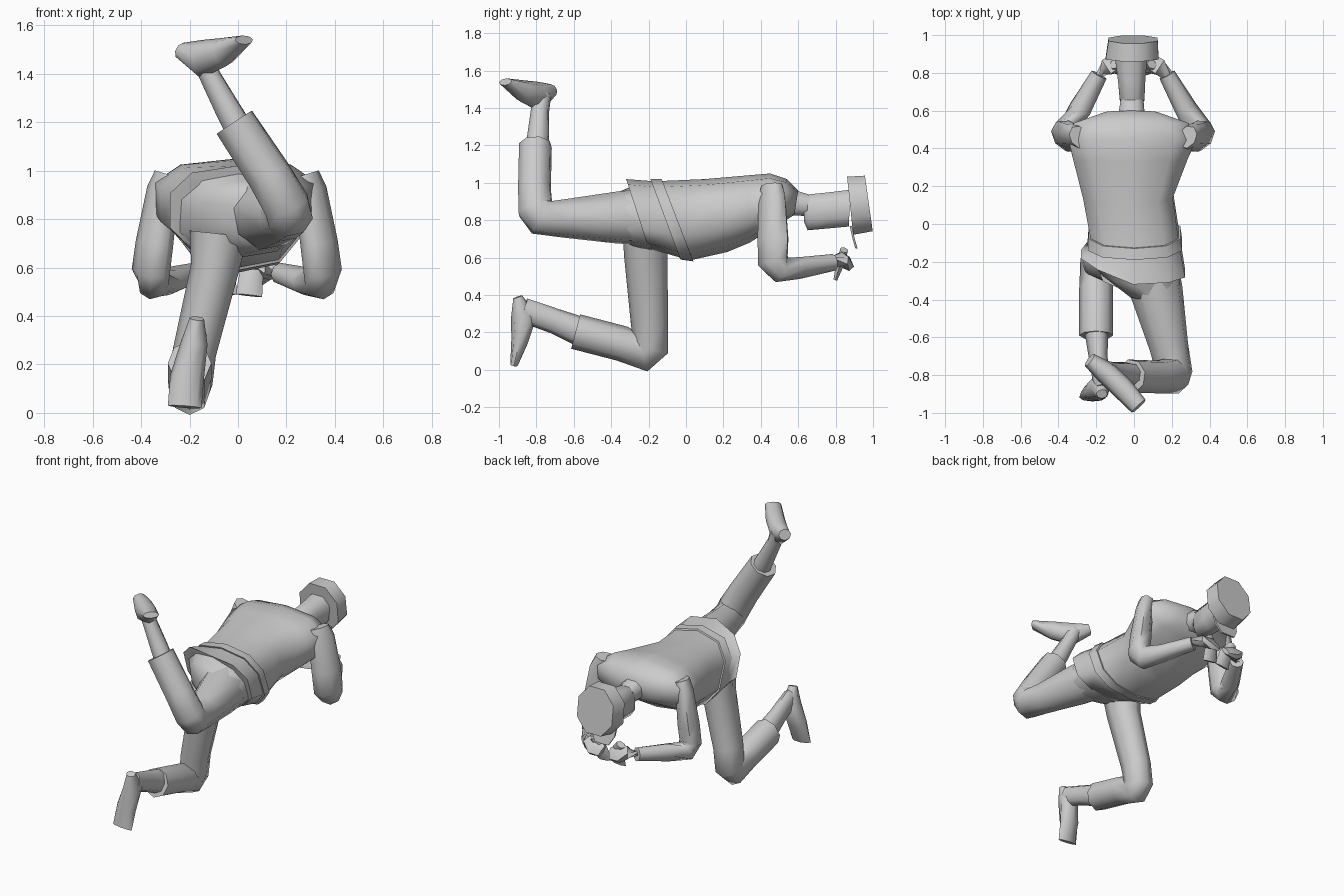
import bpy, bmesh, math
from mathutils import Vector

grey = bpy.data.materials.new("clay_grey")
grey.diffuse_color = (0.6, 0.6, 0.6, 1)


def skin(name, rings, angle=60):
    """Closed surface through rings of points."""
    bm = bmesh.new()
    loops = [[bm.verts.new(p) for p in r] for r in rings]
    n = len(loops[0])
    for a, b in zip(loops, loops[1:]):
        for i in range(n):
            j = (i + 1) % n
            bm.faces.new((a[i], a[j], b[j], b[i]))
    bm.faces.new(loops[0])
    bm.faces.new(loops[-1])
    bmesh.ops.recalc_face_normals(bm, faces=bm.faces)
    me = bpy.data.meshes.new(name)
    bm.to_mesh(me)
    bm.free()
    me.materials.append(grey)
    ob = bpy.data.objects.new(name, me)
    bpy.context.collection.objects.link(ob)
    bpy.ops.object.select_all(action='DESELECT')
    ob.select_set(True)
    bpy.context.view_layer.objects.active = ob
    bpy.ops.object.shade_smooth_by_angle(angle=math.radians(angle))
    return ob


def limb(name, pts, side, n=8):
    """Tube along points (x, y, z, half width along side, half depth)."""
    c = [Vector(p[:3]) for p in pts]
    d = [(b - a).normalized() for a, b in zip(c, c[1:])]
    rings = []
    for k, p in enumerate(pts):
        t = (d[max(k - 1, 0)] + d[min(k, len(d) - 1)]).normalized()
        s = Vector(side)
        u = (s - t * s.dot(t)).normalized()
        v = t.cross(u)
        rings.append([c[k] + u * p[3] * math.cos(a) + v * p[4] * math.sin(a)
                      for a in (math.tau * i / n for i in range(n))])
    return skin(name, rings)


def body(name, secs, n=10, power=0.8, grow=0.0, angle=60):
    """Loft along y; section = top y, top z, bottom y, bottom z, left x, right x, left skew."""
    rings = []
    for ty, tz, by, bz, xl, xr, skew in secs:
        ring = []
        for i in range(n):
            a = math.tau * (i + 0.5) / n
            ca, sa = math.cos(a), math.sin(a)
            ca = math.copysign(abs(ca) ** power, ca) / math.cos(math.pi / n) ** power
            sa = math.copysign(abs(sa) ** power, sa)
            ring.append(Vector(((xl + xr) / 2 + ((xr - xl) / 2 + grow) * ca,
                                (ty + by) / 2 + (ty - by) / 2 * sa + skew * max(-ca, 0),
                                (tz + bz) / 2 + ((tz - bz) / 2 + grow) * sa)))
        rings.append(ring)
    return skin(name, rings, angle)


# Jacket with flared hem, chest and shoulders
hem = (-0.32, 1.02, -0.2, 0.65, -0.28, 0.27, 0.1)
belt_back = (-0.19, 1.01, -0.03, 0.60, -0.235, 0.245, 0)
belt_front = (-0.13, 1.01, 0.04, 0.59, -0.23, 0.235, 0)
body("jacket", [
    hem, belt_back, belt_front,
    (0.10, 1.02, 0.22, 0.63, -0.27, 0.205, 0),
    (0.33, 1.04, 0.34, 0.68, -0.32, 0.28, 0),
    (0.45, 1.05, 0.42, 0.73, -0.345, 0.325, 0),
    (0.54, 1.02, 0.52, 0.79, -0.32, 0.29, 0),
    (0.60, 0.96, 0.58, 0.83, -0.15, 0.12, 0)])
body("belt", [belt_back, belt_front], grow=0.01, angle=50)

# Seat of the trousers, just behind the hem
body("seat", [(-0.27, 0.99, -0.18, 0.64, -0.24, 0.24, 0.06),
              (-0.34, 0.96, -0.28, 0.66, -0.17, 0.24, 0.05),
              (-0.40, 0.93, -0.36, 0.70, -0.02, 0.22, 0)])

# Neck, head and cap
body("neck", [(0.54, 0.98, 0.53, 0.82, -0.09, 0.06, 0),
              (0.66, 0.94, 0.66, 0.82, -0.07, 0.05, 0)], n=8)
body("head", [(0.63, 0.93, 0.63, 0.79, -0.06, 0.04, 0),
              (0.66, 0.945, 0.65, 0.74, -0.075, 0.055, 0),
              (0.76, 0.955, 0.76, 0.75, -0.085, 0.06, 0),
              (0.88, 0.97, 0.87, 0.76, -0.10, 0.07, 0)], n=8)
body("cap", [(0.86, 1.045, 0.895, 0.71, -0.15, 0.13, 0),
             (0.955, 1.05, 1.0, 0.73, -0.135, 0.125, 0)], n=8, power=0.95)
skin("cap_peak", [[(x, y, z) for x, y in ((-w - 0.01, q), (w - 0.01, q), (w - 0.01, q + 0.012), (-w - 0.01, q + 0.012))]
                  for w, q, z in ((0.09, 0.875, 0.77), (0.085, 0.888, 0.71), (0.05, 0.905, 0.65))], 30)

# Bent arms with hands under the face
for s, label in ((-1, "left"), (1, "right")):
    normal = (0.128 * s, -0.087, -0.016)
    off = -0.005

    def flip(pts):
        return [(x * s + off, *rest) for x, *rest in pts]

    limb(label + "_sleeve", flip([
        (0.285, 0.46, 0.985, 0.05, 0.065), (0.305, 0.46, 0.92, 0.055, 0.085),
        (0.34, 0.465, 0.70, 0.068, 0.095), (0.355, 0.465, 0.585, 0.07, 0.095),
        (0.345, 0.505, 0.535, 0.068, 0.075),
        (0.28, 0.61, 0.545, 0.06, 0.058), (0.18, 0.79, 0.575, 0.045, 0.045)]), normal)
    limb(label + "_hand", flip([
        (0.20, 0.77, 0.575, 0.03, 0.03), (0.14, 0.83, 0.59, 0.04, 0.05),
        (0.09, 0.85, 0.58, 0.035, 0.065), (0.03, 0.86, 0.565, 0.015, 0.04)]), normal, 6)
    limb(label + "_fingers", flip([
        (0.10, 0.845, 0.64, 0.03, 0.025), (0.06, 0.825, 0.57, 0.05, 0.025),
        (0.05, 0.80, 0.485, 0.055, 0.012)]), (1, 0, 0), 6)

# Kneeling leg
limb("kneeling_trouser", [
    (-0.08, -0.215, 0.74, 0.12, 0.125), (-0.095, -0.215, 0.60, 0.10, 0.115),
    (-0.18, -0.195, 0.25, 0.09, 0.10), (-0.195, -0.19, 0.125, 0.09, 0.10),
    (-0.20, -0.225, 0.09, 0.085, 0.10),
    (-0.20, -0.34, 0.14, 0.09, 0.095), (-0.20, -0.59, 0.205, 0.09, 0.095)], (1, 0, 0))
limb("kneeling_calf", [
    (-0.20, -0.55, 0.20, 0.065, 0.08), (-0.19, -0.70, 0.26, 0.05, 0.068),
    (-0.17, -0.87, 0.32, 0.042, 0.065)], (1, 0, 0))
limb("kneeling_foot", [
    (-0.17, -0.90, 0.39, 0.03, 0.025), (-0.18, -0.865, 0.29, 0.055, 0.07),
    (-0.21, -0.89, 0.15, 0.07, 0.045), (-0.22, -0.92, 0.025, 0.07, 0.02)], (1, 0, 0))

# Raised leg
bend = (-0.228, -0.068, -0.159)
limb("raised_trouser", [
    (0.08, -0.18, 0.82, 0.14, 0.16), (0.12, -0.36, 0.815, 0.14, 0.145),
    (0.185, -0.65, 0.81, 0.105, 0.105), (0.21, -0.775, 0.815, 0.10, 0.10),
    (0.20, -0.805, 0.86, 0.10, 0.10),
    (0.13, -0.81, 0.98, 0.095, 0.09), (-0.015, -0.805, 1.20, 0.09, 0.09)], bend)
limb("raised_calf", [
    (0.01, -0.80, 1.16, 0.06, 0.06), (-0.04, -0.79, 1.25, 0.055, 0.06),
    (-0.115, -0.78, 1.39, 0.045, 0.05), (-0.15, -0.77, 1.47, 0.05, 0.05)], bend)
limb("raised_foot", [
    (-0.235, -0.72, 1.495, 0.04, 0.035), (-0.15, -0.785, 1.46, 0.06, 0.08),
    (-0.06, -0.87, 1.49, 0.06, 0.06), (0.025, -0.965, 1.54, 0.05, 0.02)], (0.7, 0.75, 0))
